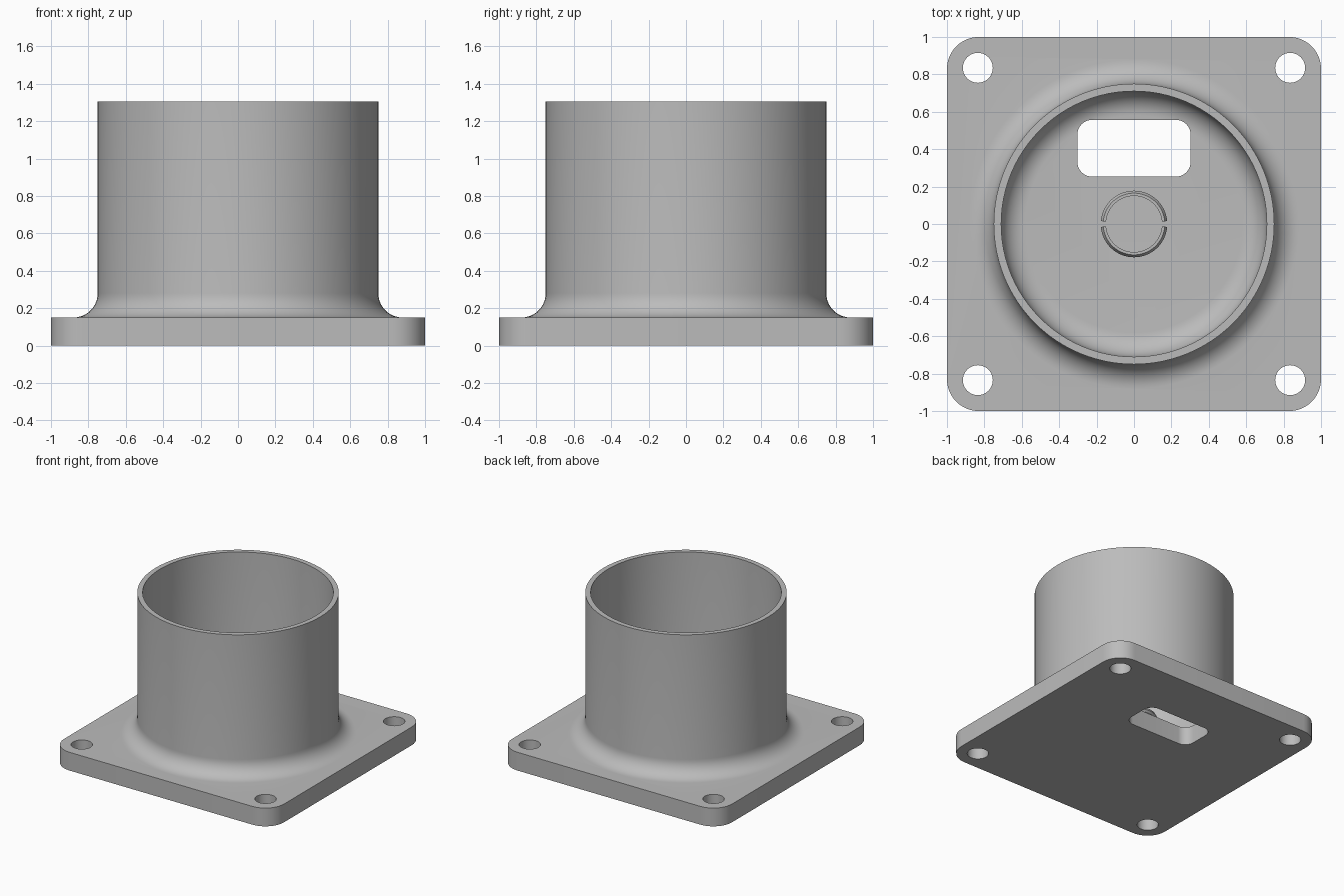
import bpy, bmesh
from math import sin, cos, pi, radians
from mathutils import Matrix

cube = bpy.data.objects.get("Cube")
if cube:
    bpy.data.objects.remove(cube, do_unlink=True)

grey = bpy.data.materials.new("light grey")
grey.use_nodes = True
tone = (0.5, 0.5, 0.5, 1)
grey.diffuse_color = tone
grey.node_tree.nodes["Principled BSDF"].inputs["Base Color"].default_value = tone

PLATE_TOP = 0.15
TUBE_TOP = 1.305


def make_object(name, bm):
    bmesh.ops.remove_doubles(bm, verts=bm.verts, dist=1e-5)
    bmesh.ops.recalc_face_normals(bm, faces=bm.faces)
    mesh = bpy.data.meshes.new(name)
    bm.to_mesh(mesh)
    bm.free()
    mesh.materials.append(grey)
    obj = bpy.data.objects.new(name, mesh)
    bpy.context.collection.objects.link(obj)
    return obj


def arc(cx, cy, r, start, end, steps):
    angles = [radians(start + (end - start) * i / steps) for i in range(steps + 1)]
    return [(cx + r * cos(a), cy + r * sin(a)) for a in angles]


def rounded_block(name, cx, cy, hx, hy, r, z0, z1, steps=10):
    """Extruded rectangle with rounded corners."""
    outline = []
    for k, (sx, sy) in enumerate([(1, 1), (-1, 1), (-1, -1), (1, -1)]):
        outline += arc(cx + sx * (hx - r), cy + sy * (hy - r), r, 90 * k, 90 * k + 90, steps)
    bm = bmesh.new()
    face = bm.faces.new([bm.verts.new((x, y, z0)) for x, y in outline])
    top = bmesh.ops.extrude_face_region(bm, geom=[face])["geom"]
    bmesh.ops.translate(bm, vec=(0, 0, z1 - z0),
                        verts=[v for v in top if isinstance(v, bmesh.types.BMVert)])
    if face.is_valid is False or len(bm.faces) < len(outline) + 2:
        bottom = [v for v in bm.verts if abs(v.co.z - z0) < 1e-6]
        bmesh.ops.contextual_create(bm, geom=bottom)
    return make_object(name, bm)


def lathe(name, profile, start, end, steps):
    """Sweep a closed radius/height profile around z, capping partial sweeps."""
    bm = bmesh.new()
    full = end - start >= 360
    rings = []
    for i in range(steps if full else steps + 1):
        a = radians(start + (end - start) * i / steps)
        rings.append([bm.verts.new((r * cos(a), r * sin(a), z)) for r, z in profile])
    n = len(profile)
    pairs = list(zip(rings, rings[1:])) + ([(rings[-1], rings[0])] if full else [])
    for a, b in pairs:
        for j in range(n):
            k = (j + 1) % n
            bm.faces.new((a[j], b[j], b[k], a[k]))
    if not full:
        bm.faces.new(rings[0])
        bm.faces.new(rings[-1])
    return make_object(name, bm)


def combine(target, other, operation):
    mod = target.modifiers.new(operation.lower(), "BOOLEAN")
    mod.operation = operation
    mod.solver = "EXACT"
    mod.object = other


# Square flange and round tube, with fillets inside and outside the tube foot
flange = rounded_block("flanged_tube", 0, 0, 1, 1, 0.17, 0, PLATE_TOP)
fillet = 0.13
outer = arc(0.75 + fillet, PLATE_TOP + fillet, fillet, 180, 270, 10)
inner = arc(0.71 - fillet, PLATE_TOP + fillet, fillet, 270, 360, 10)
foot = [(0.75 + fillet, 0.1), (0.71 - fillet, 0.1)]
tube = lathe("tube_helper",
             [(0.75, TUBE_TOP)] + outer + foot + inner + [(0.71, TUBE_TOP)], 0, 360, 96)
combine(flange, tube, "UNION")
helpers = [tube]

# Corner bolt holes and cable slot
for sx in (-1, 1):
    for sy in (-1, 1):
        bm = bmesh.new()
        bmesh.ops.create_cone(bm, cap_ends=True, segments=40, radius1=0.08, radius2=0.08,
                              depth=0.6, matrix=Matrix.Translation((sx * 0.835, sy * 0.835, 0.1)))
        helpers.append(make_object("bolt_hole_cutter", bm))
helpers.append(rounded_block("slot_cutter", 0, 0.405, 0.303, 0.152, 0.08, -0.1, 0.5))
for cutter in helpers[1:]:
    combine(flange, cutter, "DIFFERENCE")

# Bake the cuts and remove the helpers
graph = bpy.context.evaluated_depsgraph_get()
baked = bpy.data.meshes.new_from_object(flange.evaluated_get(graph))
flange.modifiers.clear()
flange.data = baked
for helper in helpers:
    bpy.data.objects.remove(helper, do_unlink=True)

# Two half-ring clips at the centre of the floor, with a small lip at the top
clip = [(0.15, PLATE_TOP - 0.01), (0.165, PLATE_TOP - 0.01), (0.165, 0.22),
        (0.178, 0.235), (0.165, 0.26), (0.15, 0.26)]
parts = [flange]
for name, start in (("back_clip", 5), ("front_clip", 185)):
    parts.append(lathe(name, clip, start, start + 170, 32))

for obj in parts:
    bpy.ops.object.select_all(action="DESELECT")
    obj.select_set(True)
    bpy.context.view_layer.objects.active = obj
    bpy.ops.object.shade_smooth_by_angle(angle=radians(30))
